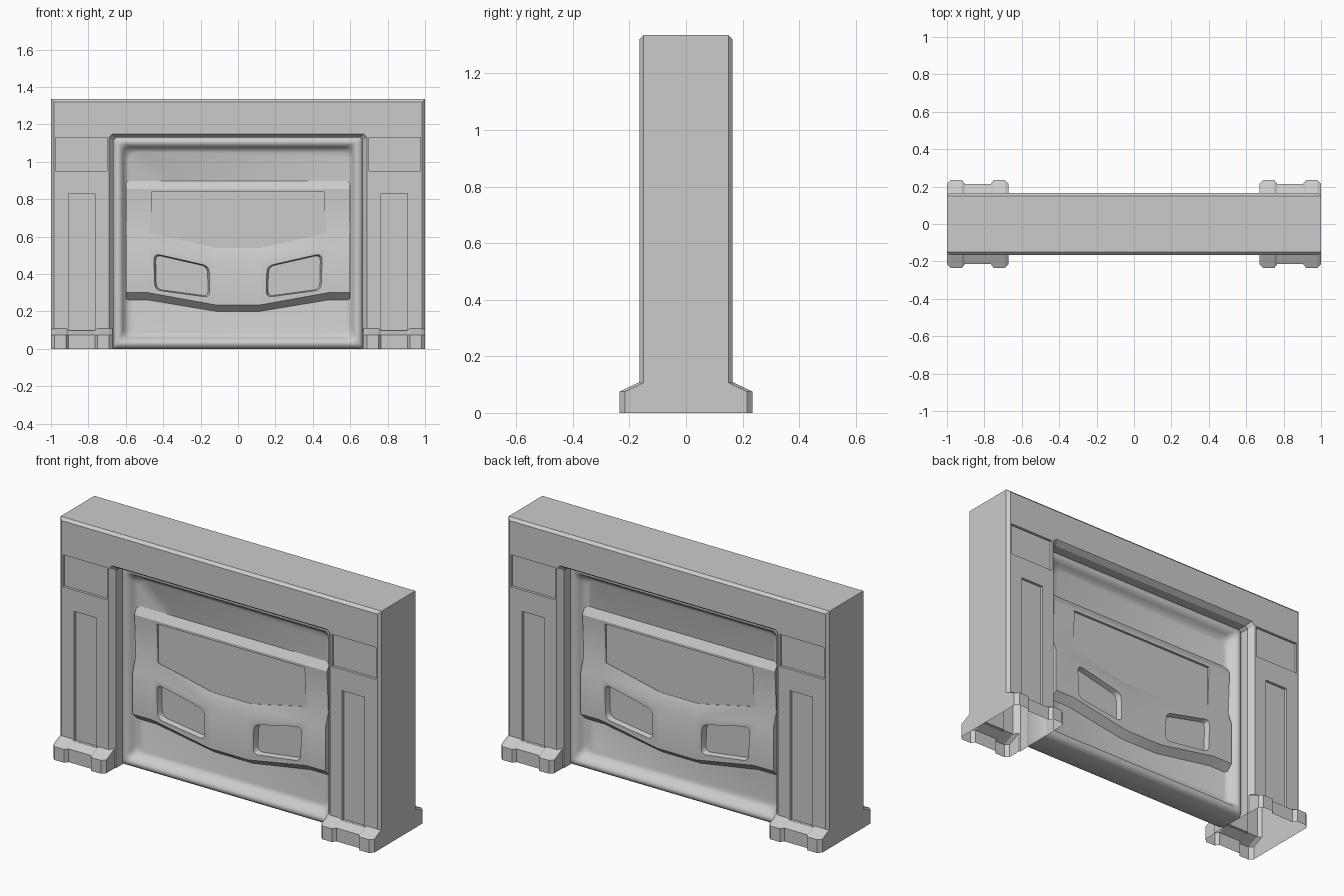
import bpy, bmesh, math

if "Cube" in bpy.data.objects:
    bpy.data.objects.remove(bpy.data.objects["Cube"])

FRONT = -0.165  # plane of the frame's front face


def make(name, verts, faces):
    me = bpy.data.meshes.new(name)
    me.from_pydata(verts, [], faces)
    bm = bmesh.new()
    bm.from_mesh(me)
    bmesh.ops.remove_doubles(bm, verts=bm.verts, dist=1e-5)
    bmesh.ops.recalc_face_normals(bm, faces=bm.faces)
    bm.to_mesh(me)
    bm.free()
    ob = bpy.data.objects.new(name, me)
    bpy.context.collection.objects.link(ob)
    return ob


def loft(name, rows, cap_start=True, cap_end=True):
    """Skin a list of closed sections, each with the same point count."""
    n = len(rows[0])
    verts = [p for r in rows for p in r]
    faces = [(k * n + i, k * n + (i + 1) % n, (k + 1) * n + (i + 1) % n, (k + 1) * n + i)
             for k in range(len(rows) - 1) for i in range(n)]
    if cap_start:
        faces.append(tuple(range(n)))
    if cap_end:
        faces.append(tuple(range(len(verts) - n, len(verts))))
    return make(name, verts, faces)


def round_poly(pts, r, seg=4):
    """Round the corners of a 2D polygon with quadratic curves."""
    out = []
    for i, p in enumerate(pts):
        a, b = pts[i - 1], pts[(i + 1) % len(pts)]
        ends = []
        for q in (a, b):
            d = math.dist(p, q)
            ends.append([p[k] + (q[k] - p[k]) * r / d for k in (0, 1)])
        for s in range(seg + 1):
            t = s / seg
            out.append(tuple((1 - t) ** 2 * ends[0][k] + 2 * t * (1 - t) * p[k] + t * t * ends[1][k]
                             for k in (0, 1)))
    return out


def prism(name, poly, y0, y1):
    return loft(name, [[(x, y, z) for x, z in poly] for y in (y0, y1)])


def rect(x0, x1, z0, z1):
    return [(x0, z0), (x1, z0), (x1, z1), (x0, z1)]


def activate(ob):
    bpy.ops.object.select_all(action='DESELECT')
    ob.select_set(True)
    bpy.context.view_layer.objects.active = ob


def boolean(ob, other, op):
    activate(ob)
    m = ob.modifiers.new("bool", 'BOOLEAN')
    m.operation, m.object, m.solver = op, other, 'EXACT'
    bpy.ops.object.modifier_apply(modifier=m.name)
    bpy.data.objects.remove(other)


def mirror_back_and_smooth(ob, angle):
    activate(ob)
    m = ob.modifiers.new("mirror", 'MIRROR')
    m.use_axis = (False, True, False)
    bpy.ops.object.modifier_apply(modifier=m.name)
    bpy.ops.object.shade_smooth_by_angle(angle=math.radians(angle))


# Portal frame: chamfered section swept round the arch
def arch(w, h, c):
    return [(-w, 0), (-w, h - c), (-w + c, h), (w - c, h), (w, h - c), (w, 0)]


half = [(arch(1, 1.335, 0), -0.15), (arch(0.985, 1.32, 0), FRONT),
        (arch(0.69, 1.15, 0.02), FRONT), (arch(0.665, 1.13, 0.015), -0.135)]
section = half + [(a, -y) for a, y in reversed(half)]
frame = loft("portal_frame", [[(a[k][0], y, a[k][1]) for a, y in section] for k in range(6)])

# Feet: notched outline, tapering at the top into the pillars
plan = [(1, .215), (.98, .235), (.92, .235), (.905, .215),
        (.765, .215), (.75, .235), (.69, .235), (.67, .215)]
for s in (-1, 1):
    rows = []
    for z, dy in ((0, 0), (0.075, 0), (0.115, 0.083)):
        side = [(s * x, -(y - dy), z) for x, y in plan]
        rows.append(side + [(x, -y, z) for x, y, z in reversed(side)])
    boolean(frame, loft("foot", rows), 'UNION')

# Sunken pillar panels, front and back
for sx in (-1, 1):
    for sy in (-1, 1):
        for box in ((.70, .975, .95, 1.13), (.765, .905, .10, .83)):
            poly = [(sx * x, z) for x, z in rect(*box)]
            boolean(frame, prism("panel_cutter", poly, sy * 0.150, sy * 0.2), 'DIFFERENCE')

# The pillars are open underneath
bm = bmesh.new()
bm.from_mesh(frame.data)
bottom = [f for f in bm.faces if all(v.co.z < 1e-4 for v in f.verts)]
bmesh.ops.delete(bm, geom=bottom, context='FACES')
bm.to_mesh(frame.data)
bm.free()

# Door pan: soft rim dropping into a flat dish
rows = []
for inset, depth, r in ((0, .165, .01), (0, .105, .01), (.008, .082, .015), (.024, .07, .02),
                        (.042, .073, .03), (.056, .095, .04), (.068, .116, .045), (.085, .125, .05)):
    loop = round_poly(rect(-.67 + inset, .67 - inset, inset, 1.135 - inset), r)
    rows.append([(x, FRONT + depth, z) for x, z in loop])
pan = loft("door_pan", rows, cap_start=False)
mirror_back_and_smooth(pan, 60)

# Door relief: (z at the sides, z in the middle, depth) across the width
profile = [(.90, .90, .126), (.855, .855, .10), (.62, .54, .112), (.54, .47, .085),
           (.30, .235, .085), (.26, .20, .126), (.26, .20, .14), (.90, .90, .14)]
rows = [[(x, FRONT + d, zs + (zm - zs) * t) for zs, zm, d in profile]
        for x, t in ((-.6, 0), (-.48, 0), (-.12, 1), (.12, 1), (.48, 0), (.6, 0))]
relief = loft("door_relief", rows)

# Shallow upper field, bounded below by the chevron
field = [(-.46, .84), (-.46, .616), (-.12, .54), (.12, .54), (.46, .616), (.46, .84)]
boolean(relief, prism("field_cutter", field, -0.1, FRONT + .114), 'DIFFERENCE')

# Two rounded, slanted pockets with drafted walls
for s in (-1, 1):
    quad = [(.45, .51), (.155, .443), (.15, .275), (.445, .315)]
    loop = [(s * x, z) for x, z in round_poly(quad, .035)]
    cx, cz = s * .30, .386
    rows = [[(cx + (x - cx) * k, FRONT + d, cz + (z - cz) * k) for x, z in loop]
            for k, d in ((1.04, .065), (1.0, .085), (.94, .115))]
    boolean(relief, loft("pocket_cutter", rows), 'DIFFERENCE')
mirror_back_and_smooth(relief, 25)
